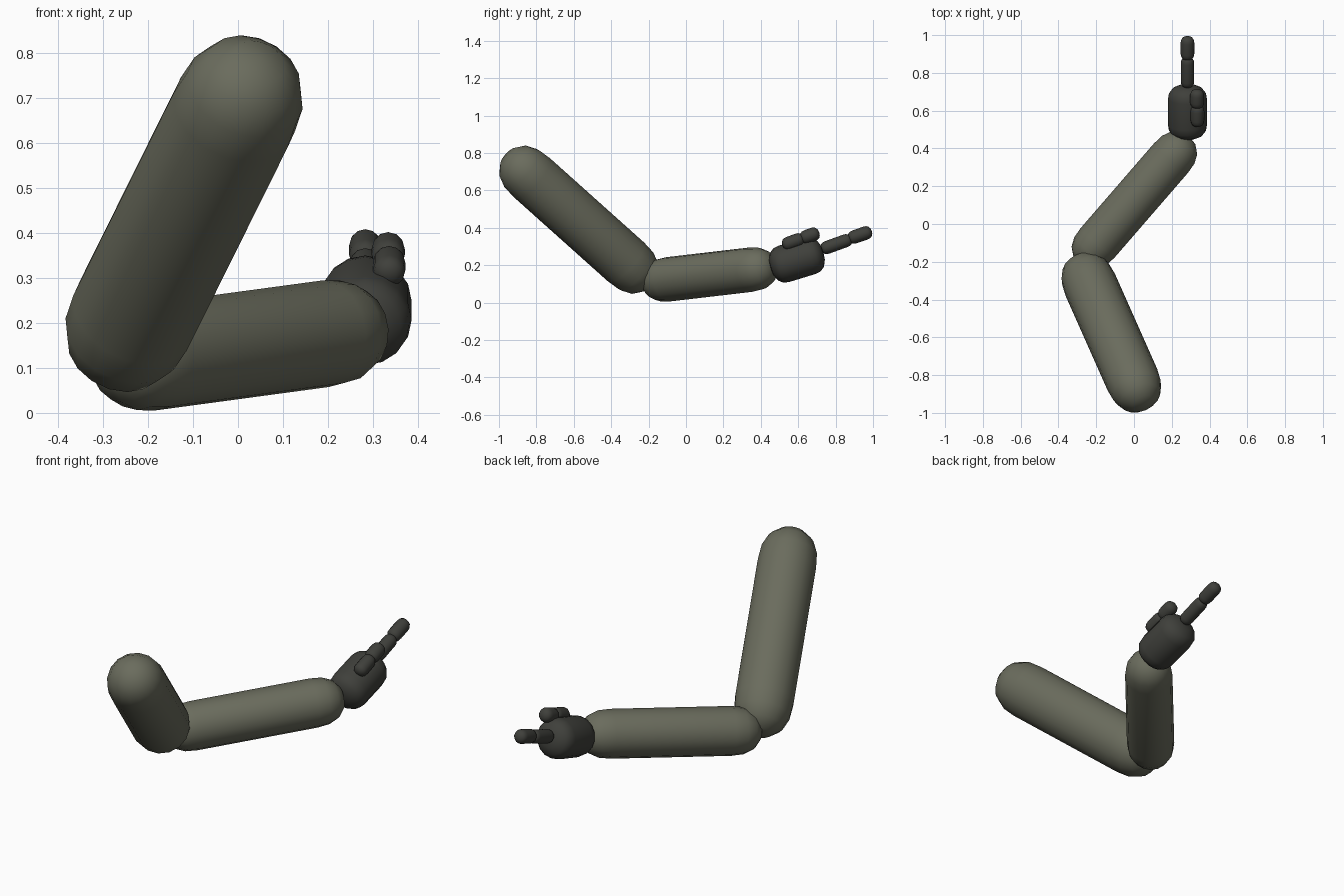
import bpy, bmesh, math
from mathutils import Vector

if "Cube" in bpy.data.objects:
    bpy.data.objects.remove(bpy.data.objects["Cube"])


def material(name, colour):
    m = bpy.data.materials.new(name)
    m.diffuse_color = (*colour, 1)
    m.use_nodes = True
    m.node_tree.nodes["Principled BSDF"].inputs["Base Color"].default_value = m.diffuse_color
    return m


sleeve = material("olive grey sleeve", (0.145, 0.15, 0.11))
glove = material("dark grey glove", (0.05, 0.051, 0.044))


def limb(name, centre, direction, half, rx, ry, cap, mat, sides=16):
    """Round-ended limb: rings swept along an axis, with domed ends."""
    d = Vector(direction).normalized()
    u = d.cross(Vector((0, 0, 1))).normalized()
    v = u.cross(d)
    c = Vector(centre)
    # Dome profile: fraction of the cap length, fraction of the radius
    dome = [(0.06, 0.42), (0.28, 0.77), (0.6, 0.95), (1.0, 1.0)]
    rings = [(-half + t * cap, r) for t, r in dome]
    rings += [(-t, r) for t, r in reversed(rings)]
    bm = bmesh.new()
    loops = []
    for t, r in rings:
        loop = []
        for i in range(sides):
            a = math.tau * i / sides
            loop.append(bm.verts.new(c + d * t + u * (rx * r * math.cos(a))
                                     + v * (ry * r * math.sin(a))))
        loops.append(loop)
    for a, b in zip(loops, loops[1:]):
        for i in range(sides):
            j = (i + 1) % sides
            bm.faces.new((a[i], a[j], b[j], b[i]))
    # Close both tips with fans
    for loop, t in ((loops[0], -half), (loops[-1], half)):
        tip = bm.verts.new(c + d * t)
        for i in range(sides):
            bm.faces.new((tip, loop[i], loop[(i + 1) % sides]))
    bmesh.ops.recalc_face_normals(bm, faces=bm.faces)
    for f in bm.faces:
        f.smooth = True
    mesh = bpy.data.meshes.new(name)
    bm.to_mesh(mesh)
    bm.free()
    mesh.materials.append(mat)
    bpy.context.collection.objects.link(bpy.data.objects.new(name, mesh))


def segment(name, start, end, r):
    """Short finger bone between two tips."""
    a, b = Vector(start), Vector(end)
    limb(name, (a + b) / 2, b - a, (b - a).length / 2, r, r, 0.035, glove, 12)


# Arm
limb("upper_arm", (-0.12, -0.573, 0.443), (-0.314, 0.707, -0.633),
     0.545, 0.143, 0.143, 0.19, sleeve)
limb("forearm", (0.002, 0.125, 0.15), (0.652, 0.753, 0.088),
     0.446, 0.119, 0.119, 0.15, sleeve)

# Hand
limb("hand", (0.283, 0.593, 0.228), (0, 0.956, 0.292),
     0.148, 0.103, 0.101, 0.075, glove)

# Straight index finger
segment("index_base", (0.283, 0.722, 0.283), (0.283, 0.885, 0.342), 0.035)
segment("index_tip", (0.283, 0.868, 0.34), (0.283, 0.993, 0.383), 0.036)

# Thumb lying along the top of the hand
segment("thumb_base", (0.336, 0.516, 0.305), (0.336, 0.63, 0.346), 0.036)
segment("thumb_tip", (0.334, 0.612, 0.34), (0.334, 0.712, 0.376), 0.037)
